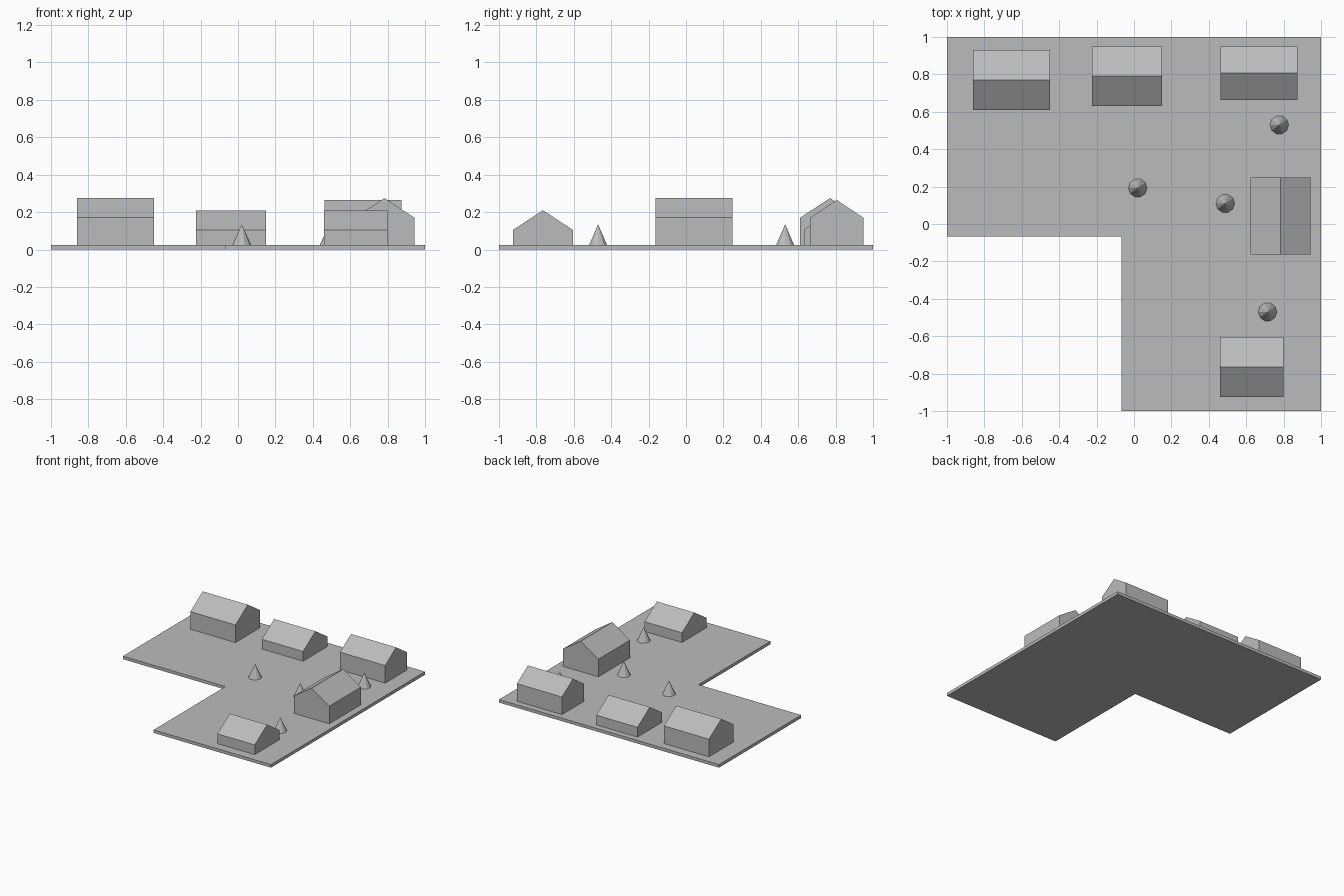
import bpy
from math import radians
from mathutils import Matrix, Vector

cube = bpy.data.objects.get("Cube")
if cube:
    bpy.data.objects.remove(cube, do_unlink=True)

GROUND = 0.025

grey = bpy.data.materials.new("plain_grey")
grey.use_nodes = True
grey.diffuse_color = (0.5, 0.5, 0.5, 1)
grey.node_tree.nodes["Principled BSDF"].inputs["Base Color"].default_value = (0.5, 0.5, 0.5, 1)


def prism(name, profile, depth, matrix):
    """Extrude a counter-clockwise profile along its local z, then place it."""
    n = len(profile)
    verts = [matrix @ Vector((x, y, z)) for z in (0, depth) for x, y in profile]
    faces = [tuple(reversed(range(n))), tuple(range(n, 2 * n))]
    faces += [(i, (i + 1) % n, n + (i + 1) % n, n + i) for i in range(n)]
    mesh = bpy.data.meshes.new(name)
    mesh.from_pydata(verts, [], faces)
    mesh.materials.append(grey)
    obj = bpy.data.objects.new(name, mesh)
    bpy.context.collection.objects.link(obj)
    return obj


def house(name, center, width, length, eave, ridge, turn):
    """Gabled block: the ridge runs along y, then turns about z."""
    w = width / 2
    gable = [(-w, 0), (w, 0), (w, eave - GROUND), (0, ridge - GROUND), (-w, eave - GROUND)]
    place = (Matrix.Translation((*center, GROUND))
             @ Matrix.Rotation(radians(turn), 4, "Z")
             @ Matrix.Translation((0, length / 2, 0))
             @ Matrix.Rotation(radians(90), 4, "X"))
    return prism(name, gable, length, place)


# L-shaped ground slab
notch = -0.067
prism("ground_slab",
      [(notch, -1), (1, -1), (1, 1), (-1, 1), (-1, notch), (notch, notch)],
      GROUND, Matrix.Identity(4))

# Houses: centre, width, ridge length, eave height, ridge height, turn
house("back_right_house", (-0.655, 0.77), 0.32, 0.41, 0.17, 0.275, 90)
house("back_middle_house", (-0.037, 0.79), 0.32, 0.375, 0.105, 0.21, 90)
house("back_left_house", (0.668, 0.806), 0.285, 0.41, 0.17, 0.265, 90)
house("side_house", (0.783, 0.043), 0.32, 0.41, 0.17, 0.275, 0)
house("front_house", (0.63, -0.765), 0.32, 0.34, 0.105, 0.21, 90)

# Cone trees
for i, (x, y) in enumerate([(0.02, 0.193), (0.488, 0.11), (0.777, 0.53), (0.714, -0.47)]):
    bpy.ops.mesh.primitive_cone_add(vertices=10, radius1=0.05, radius2=0, depth=0.11,
                                    location=(x, y, GROUND + 0.055),
                                    rotation=(0, 0, radians(90)))
    tree = bpy.context.object
    tree.name = f"cone_tree_{i + 1}"
    tree.data.materials.append(grey)
